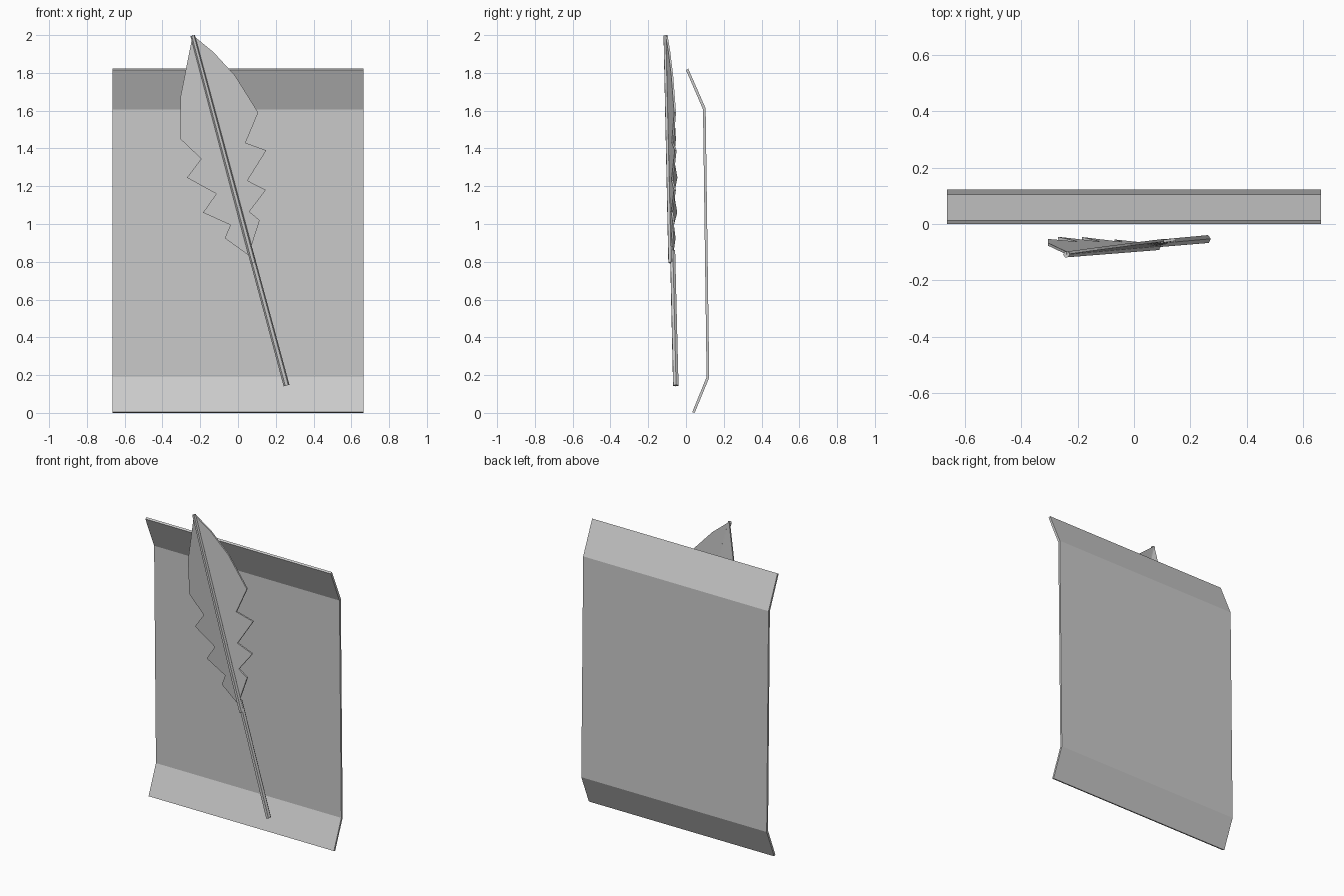
import bpy, bmesh
from mathutils import Vector

if "Cube" in bpy.data.objects:
    bpy.data.objects.remove(bpy.data.objects["Cube"])

grey = bpy.data.materials.new("plain grey")
grey.diffuse_color = (0.6, 0.6, 0.6, 1)
grey.use_nodes = True
grey.node_tree.nodes["Principled BSDF"].inputs["Base Color"].default_value = grey.diffuse_color


def make_object(name, bm):
    bmesh.ops.recalc_face_normals(bm, faces=bm.faces)
    mesh = bpy.data.meshes.new(name)
    bm.to_mesh(mesh)
    bm.free()
    mesh.materials.append(grey)
    obj = bpy.data.objects.new(name, mesh)
    bpy.context.collection.objects.link(obj)
    return obj


def extrude_outline(name, points, offset):
    """Flat outline pushed along an offset into a closed solid."""
    bm = bmesh.new()
    face = bm.faces.new([bm.verts.new(p) for p in points])
    result = bmesh.ops.extrude_face_region(bm, geom=[face], use_keep_orig=True)
    verts = [g for g in result["geom"] if isinstance(g, bmesh.types.BMVert)]
    bmesh.ops.translate(bm, verts=verts, vec=offset)
    return make_object(name, bm)


def rod(name, start, end, r_start, r_end):
    """Six-sided tapered rod between two points."""
    start, end = Vector(start), Vector(end)
    axis = end - start
    bm = bmesh.new()
    bmesh.ops.create_cone(bm, cap_ends=True, segments=6, radius1=r_start,
                          radius2=r_end, depth=axis.length)
    bm.transform(axis.to_track_quat('Z', 'Y').to_matrix().to_4x4())
    bmesh.ops.translate(bm, verts=bm.verts, vec=(start + end) / 2)
    return make_object(name, bm)


# Paper sheet with forward-bent top and bottom
sheet = [(0.0, 1.815), (0.09, 1.607), (0.109, 0.19), (0.033, 0.004),
         (0.046, 0.0), (0.123, 0.187), (0.104, 1.612), (0.012, 1.822)]
extrude_outline("paper_sheet", [(-0.665, y, z) for y, z in sheet], (1.33, 0, 0))

# Quill shaft: front spine along the vanes, then the bare lower shaft
rod("feather_spine", (-0.24, -0.108, 1.997), (0.081, -0.08, 0.795), 0.012, 0.015)
rod("quill_shaft", (0.064, -0.071, 0.86), (0.257, -0.054, 0.145), 0.015, 0.016)


# Notched vanes swept back from the spine
def vane(name, outline):
    points = []
    top, bottom = 2.0, outline[-1][1]
    for x, z in [(-0.24, top)] + outline + [(None, bottom)]:
        spine_x = -0.24 + 0.2685 * (top - z)
        spine_y = -0.108 + 0.0235 * (top - z)
        x = spine_x if x is None else x
        points.append((x, spine_y + 0.15 * abs(x - spine_x), z))
    extrude_outline(name, points, (0, 0.01, 0))


vane("left_vane", [(-0.305, 1.67), (-0.305, 1.45), (-0.195, 1.345),
                   (-0.27, 1.245), (-0.115, 1.16), (-0.185, 1.06),
                   (-0.04, 0.995), (-0.07, 0.925), (0.055, 0.835)])
vane("right_vane", [(-0.13, 1.91), (-0.015, 1.785), (0.107, 1.59),
                    (0.04, 1.43), (0.15, 1.39), (0.05, 1.23),
                    (0.147, 1.18), (0.06, 1.065), (0.115, 1.02), (0.07, 0.88)])
